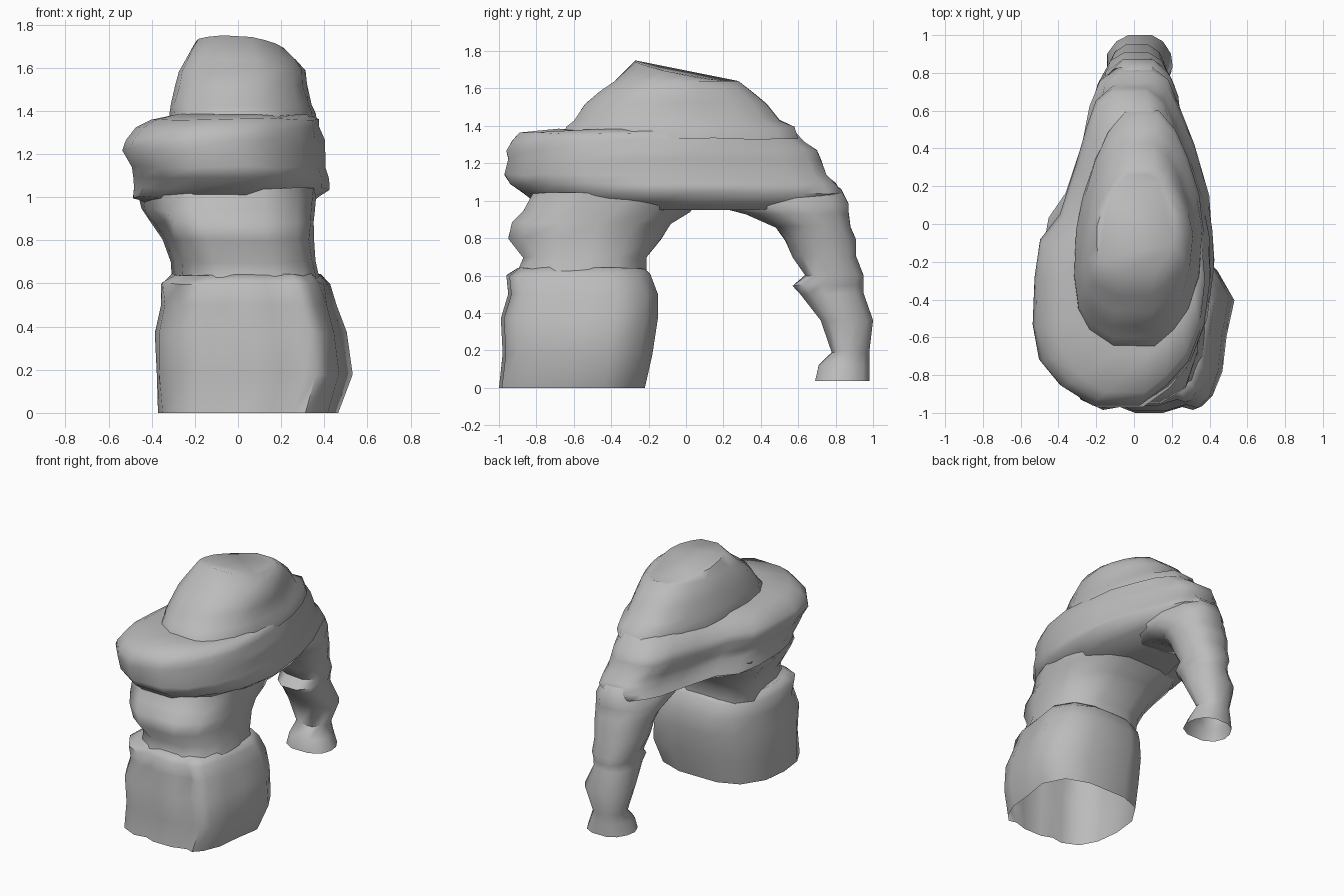
import bpy
import bmesh
import random

random.seed(7)
cube = bpy.data.objects.get("Cube")
if cube:
    bpy.data.objects.remove(cube, do_unlink=True)

# One plain stone colour
stone = bpy.data.materials.new("grey stone")
stone.use_nodes = True
STONE = (0.5, 0.5, 0.5, 1)
stone.diffuse_color = STONE
stone.node_tree.nodes["Principled BSDF"].inputs["Base Color"].default_value = STONE

# Plan outlines: (fraction from front to back, right half width, left half width)
PILLAR = [(0, .12, .25), (.04, .3, .5), (.02, .5, .62), (.09, .78, .76), (.25, .96, .87),
          (.48, 1, .92), (.72, .94, 1), (.92, .7, .8), (1, .35, .4)]
NECK = [(0, .4, .4), (.1, .72, .8), (.3, .85, .95), (.55, .94, 1),
        (.78, 1, .95), (.94, .8, .6), (1, .4, .3)]
LEG = [(0, .4, .4), (.15, .85, .85), (.4, 1, 1), (.65, .95, .95), (.88, .7, .7), (1, .35, .35)]
TEARDROP = [(0, .35, .2), (.06, .7, .5), (.14, .92, .75), (.25, 1, .92), (.4, .98, 1),
            (.52, .92, .98), (.6, .7, .94), (.76, .51, .78), (.88, .4, .6), (.96, .28, .46), (1, .1, .28)]
CROWN = [(0, .4, .25), (.07, .75, .55), (.16, .95, .78), (.3, 1, .95), (.5, .96, 1),
         (.65, .84, .92), (.8, .68, .75), (.92, .46, .56), (1, .2, .3)]


def plan_ring(plan, x0, x1, y0, y1):
    """Points around one layer, up the left side and back down the right."""
    mid, half = (x0 + x1) / 2, (x1 - x0) / 2
    left = [(mid + half * lw, y0 + (y1 - y0) * t) for t, rw, lw in plan]
    right = [(mid - half * rw, y0 + (y1 - y0) * t) for t, rw, lw in reversed(plan)]
    return left + right


def loft(name, plan, layers, cap_low=False, cap_top=True, slope=None, rough=.006):
    """Skin layers (z, x0, x1, y0, y1) into a weathered rock skin."""
    bm = bmesh.new()
    rings = []
    for z, x0, x1, y0, y1 in layers:
        ring = []
        for x, y in plan_ring(plan, x0, x1, y0, y1):
            x += random.uniform(-rough, rough)
            dz = random.uniform(-rough, rough) if 0.1 < z < 1.6 else 0
            if slope:
                dz += slope(x, y, z)
            ring.append(bm.verts.new((x, y, z + dz)))
        rings.append(ring)
    n = len(rings[0])
    for low, high in zip(rings, rings[1:]):
        for i in range(n):
            j = (i + 1) % n
            bm.faces.new((low[i], low[j], high[j], high[i]))
    if cap_low:
        bm.faces.new(list(reversed(rings[0])))
    if cap_top:
        bm.faces.new(rings[-1])
    bmesh.ops.recalc_face_normals(bm, faces=bm.faces)
    mesh = bpy.data.meshes.new(name)
    bm.to_mesh(mesh)
    bm.free()
    mesh.materials.append(stone)
    obj = bpy.data.objects.new(name, mesh)
    bpy.context.collection.objects.link(obj)
    bpy.ops.object.select_all(action='DESELECT')
    obj.select_set(True)
    bpy.context.view_layer.objects.active = obj
    bpy.ops.object.shade_smooth_by_angle(angle=1.1)


# Thick front pillar, open underneath
loft("front_pillar", PILLAR, [
    (0, -.37, .47, -1, -.22),
    (.18, -.38, .53, -.98, -.18),
    (.37, -.38, .5, -.99, -.15),
    (.5, -.36, .46, -.95, -.15),
    (.6, -.36, .43, -.96, -.19),
    (.64, -.31, .38, -.9, -.22)])

# Pinched neck flaring back into the arch
loft("pillar_neck", NECK, [
    (.6, -.3, .38, -.91, -.21),
    (.7, -.31, .36, -.87, -.21),
    (.8, -.35, .35, -.95, -.13),
    (.88, -.4, .35, -.93, -.08),
    (.94, -.45, .36, -.87, .02),
    (1.04, -.47, .37, -.82, .12)], cap_top=False)

# Thin back leg flowing up into the arch, open underneath
loft("back_leg", LEG, [
    (.035, -.14, .2, .69, .98),
    (.12, -.12, .16, .71, .98),
    (.19, -.1, .13, .78, .98),
    (.36, -.15, .21, .72, 1),
    (.5, -.13, .16, .61, .95),
    (.55, -.14, .17, .57, .95),
    (.6, -.15, .18, .64, .95),
    (.7, -.17, .19, .57, .91),
    (.79, -.18, .2, .53, .91),
    (.86, -.2, .22, .48, .88),
    (.93, -.22, .25, .32, .87),
    (.98, -.22, .26, .12, .87),
    (1.06, -.19, .23, .05, .83),
    (1.14, -.16, .2, .05, .73)])


# Overhanging teardrop layers of the arch
loft("arch_cap", TEARDROP, [
    (.955, -.36, .33, -.66, .74),
    (1.0, -.49, .37, -.82, .82),
    (1.04, -.48, .42, -.87, .83),
    (1.09, -.48, .42, -.94, .8),
    (1.14, -.49, .41, -.97, .75),
    (1.22, -.54, .41, -.95, .72),
    (1.27, -.52, .4, -.96, .7),
    (1.32, -.47, .38, -.93, .63),
    (1.36, -.4, .37, -.89, .59),
    (1.38, -.3, .34, -.68, .54)], cap_low=True)


def crest_slope(x, y, z):
    """The summit falls away toward the back and the left."""
    return -.2 * (y + .27) - .12 * max(0, x) if z > 1.7 else 0


# Broad crown narrowing to the sloping summit
loft("crown", CROWN, [
    (1.33, -.32, .37, -.66, .6),
    (1.39, -.315, .36, -.64, .58),
    (1.43, -.31, .34, -.6, .5),
    (1.52, -.29, .32, -.54, .43),
    (1.585, -.27, .31, -.46, .35),
    (1.64, -.24, .27, -.38, .28),
    (1.75, -.2, .22, -.27, .26)], slope=crest_slope)
